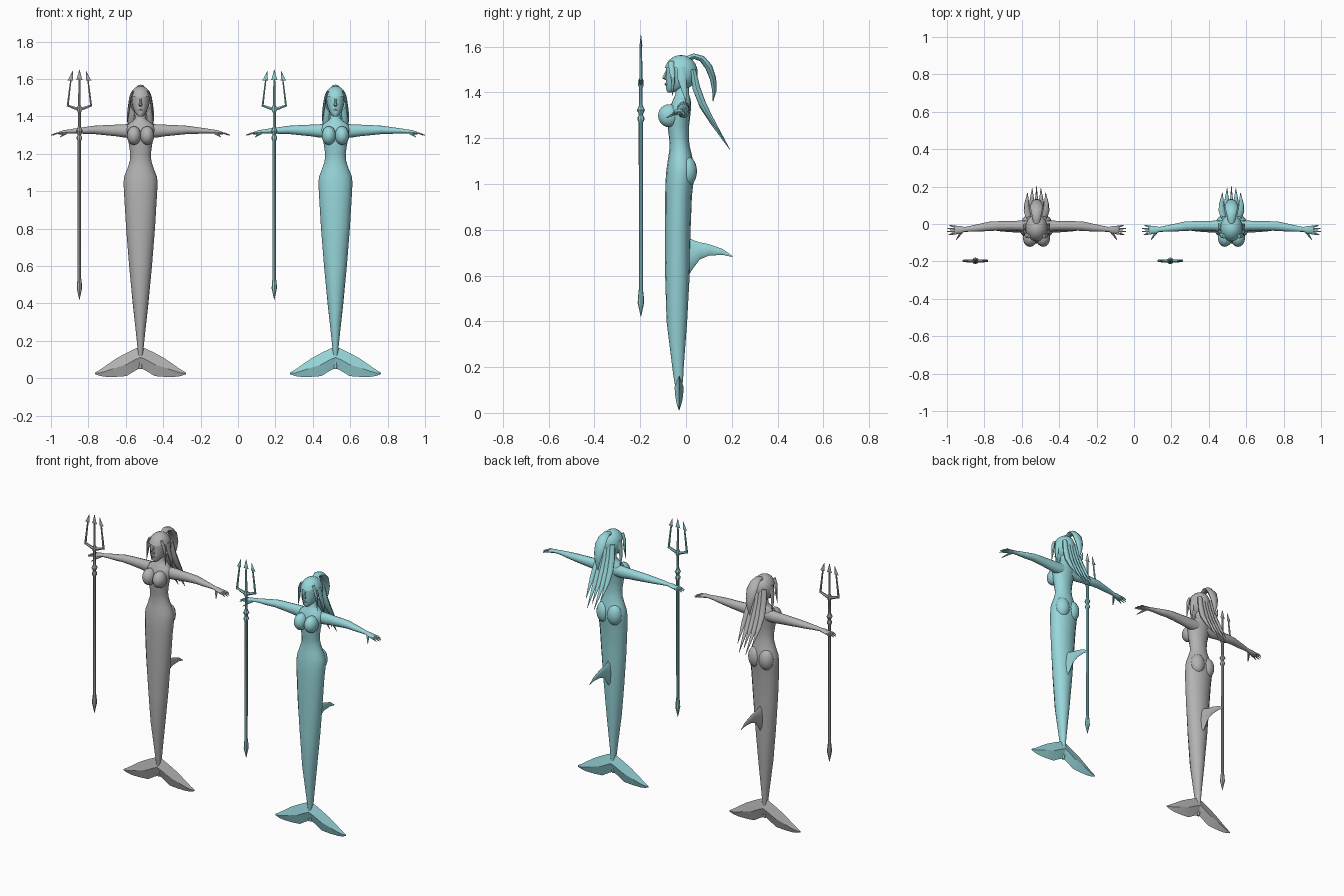
import bpy, bmesh, math
from mathutils import Vector

X, Y, Z = Vector((1, 0, 0)), Vector((0, 1, 0)), Vector((0, 0, 1))


def material(name, rgb):
    m = bpy.data.materials.new(name)
    m.diffuse_color = (*rgb, 1)
    return m


def finish(name, bm, angle=45):
    """Turn a bmesh into a shaded object of the current figure."""
    bmesh.ops.recalc_face_normals(bm, faces=bm.faces)
    me = bpy.data.meshes.new(name)
    bm.to_mesh(me)
    bm.free()
    me.materials.append(MAT)
    me.shade_smooth()
    me.set_sharp_from_angle(angle=math.radians(angle))
    ob = bpy.data.objects.new(PREFIX + name, me)
    ob.location.x = CX
    bpy.context.collection.objects.link(ob)
    return ob


def sweep(name, pts, u, t=None, n=8, side=1, angle=45):
    """Skin elliptical rings (x, y, z, radius along u, radius across) along a path."""
    bm = bmesh.new()
    P = [Vector(p[:3]) for p in pts]
    rings = []
    for i, p in enumerate(pts):
        tan = t or (P[min(i + 1, len(P) - 1)] - P[max(i - 1, 0)]).normalized()
        v = u.cross(tan).normalized()
        ring = []
        for k in range(n):
            a = 2 * math.pi * k / n
            co = P[i] + u * p[3] * math.cos(a) + v * p[4] * math.sin(a)
            co.x *= side
            ring.append(bm.verts.new(co))
        rings.append(ring)
    for a, b in zip(rings, rings[1:]):
        for k in range(n):
            bm.faces.new((a[k], a[(k + 1) % n], b[(k + 1) % n], b[k]))
    bm.faces.new(rings[0])
    bm.faces.new(rings[-1])
    return finish(name, bm, angle)


def upright(name, rows, n=16):
    """Horizontal rings: z, half width, front y, back y."""
    return sweep(name, [(0, (f + b) / 2, z, w, (b - f) / 2) for z, w, f, b in rows], X, Z, n)


def ball(name, c, r, keep=None):
    bm = bmesh.new()
    bmesh.ops.create_uvsphere(bm, u_segments=16, v_segments=12, radius=1)
    for v in bm.verts:
        v.co = Vector((c[i] + v.co[i] * r[i] for i in range(3)))
    if keep:
        bmesh.ops.delete(bm, geom=[v for v in bm.verts if not keep(v.co)], context='VERTS')
    return finish(name, bm)


def lathe(name, x, y, profile, n=8):
    return sweep(name, [(x, y, z, r, r) for r, z in profile], X, Z, n, angle=35)


def figure():
    # torso and tail in one skin
    upright("body_and_tail", [
        (.05, .008, -.036, -.022), (.16, .016, -.055, -.012), (.2, .02, -.06, -.01),
        (.4, .042, -.085, .005), (.6, .061, -.091, .016), (.8, .077, -.092, .02),
        (.95, .086, -.091, .026), (1.0, .089, -.09, .032), (1.05, .091, -.087, .038),
        (1.08, .087, -.083, .036), (1.12, .071, -.077, .027), (1.16, .058, -.071, .017),
        (1.2, .055, -.074, .012), (1.25, .062, -.08, .013), (1.29, .07, -.082, .018),
        (1.33, .078, -.075, .022), (1.355, .07, -.062, .022), (1.375, .044, -.054, .019),
        (1.39, .027, -.046, .014), (1.43, .024, -.045, .012)])
    # dorsal fin: y, top z, bottom z, half thickness
    sweep("back_fin", [(0, y, (a + b) / 2, th, (a - b) / 2) for y, a, b, th in [
        (.005, .77, .59, .018), (.03, .755, .63, .014), (.06, .745, .67, .011),
        (.1, .737, .687, .009), (.16, .716, .69, .005), (.203, .685, .681, .001)]], X, Y, 8)
    for s in (-1, 1):
        # tail fluke: x, top z, bottom z, half thickness
        sweep("tail_fluke", [(x, -.03, (a + b) / 2, th, (a - b) / 2) for x, a, b, th in [
            (0, .17, .055, .02), (.03, .158, .04, .019), (.075, .136, .012, .017),
            (.13, .106, .008, .014), (.185, .068, .008, .01), (.215, .047, .012, .006),
            (.243, .03, .022, .001)]], Y, X, 4, s, 25)
        ball("bust", (s * .035, -.074, 1.298), (.038, .048, .05))
        ball("buttock", (s * .036, .006, 1.055), (.046, .042, .065))
        # arm running out to the palm
        sweep("arm", [
            (.03, -.012, 1.325, .032, .036), (.09, -.01, 1.323, .028, .035),
            (.13, -.01, 1.325, .026, .031), (.2, -.01, 1.327, .025, .026),
            (.25, -.012, 1.328, .025, .022), (.3, -.019, 1.325, .021, .018),
            (.35, -.025, 1.323, .016, .013), (.385, -.029, 1.32, .013, .01),
            (.405, -.031, 1.317, .02, .011), (.435, -.032, 1.311, .022, .008),
            (.44, -.032, 1.31, .02, .006)], Y, X, 12, s)
        # fingers and thumb
        for k, ln in enumerate((.465, .477, .479, .47)):
            y = -.015 - .0115 * k
            dy = (y + .032) * .45
            sweep("finger", [(.428, y, 1.312, .0055, .006), (.452, y + dy * .5, 1.309, .005, .005),
                             (ln, y + dy, 1.3, .002, .002)], Y, X, 6, s)
        sweep("thumb", [(.395, -.036, 1.314, .009, .008), (.412, -.058, 1.304, .007, .007),
                        (.43, -.085, 1.289, .002, .002)], Z, None, 6, s)

    # head and face
    upright("head", [
        (1.4, .009, -.08, -.055), (1.407, .018, -.085, -.035), (1.42, .03, -.087, -.005),
        (1.445, .041, -.088, .025), (1.47, .047, -.088, .036), (1.49, .049, -.086, .04),
        (1.515, .048, -.088, .04), (1.54, .038, -.074, .028), (1.553, .018, -.05, .0)])
    sweep("nose", [(0, -.084, 1.497, .004, .004), (0, -.091, 1.475, .006, .009),
                   (0, -.094, 1.462, .010, .012), (0, -.086, 1.454, .006, .004)], X, Z, 6)
    sweep("lips", [(-.014, -.083, 1.435, .002, .002), (0, -.089, 1.436, .005, .006),
                   (.014, -.083, 1.435, .002, .002)], Y, X, 6)

    # hair cap open at the face
    ball("hair_cap", (0, -.022, 1.487), (.061, .073, .076),
         lambda c: c.z > 1.505 or (c.y > -.04 and c.z > 1.42))
    # tied tail arching from the crown
    sweep("ponytail", [
        (0, .0, 1.545, .016, .012), (0, .035, 1.558, .022, .012), (0, .07, 1.547, .03, .014),
        (0, .1, 1.51, .034, .016), (0, .118, 1.46, .028, .014), (0, .124, 1.41, .016, .01),
        (0, .118, 1.36, .001, .001)], X, None, 8)
    # long back hair in pointed locks
    for x, k in ((-.046, .84), (-.022, 1), (0, .9), (.022, 1), (.046, .84)):
        sweep("long_lock", [
            (x * .8, .03, 1.5, .016, .012), (x * .95, .045, 1.42, .018, .017),
            (x * 1.1, .045 + .03 * k, 1.42 - .08 * k, .018, .016),
            (x * 1.15, .045 + .07 * k, 1.42 - .15 * k, .014, .011),
            (x * 1.05, .045 + .147 * k, 1.42 - .27 * k, .001, .001)], X, None, 8)
    # locks framing the face
    for s in (-1, 1):
        sweep("front_lock", [(.04, -.065, 1.535, .012, .006), (.054, -.062, 1.5, .013, .007),
                             (.06, -.056, 1.45, .009, .006), (.066, -.06, 1.385, .001, .001)],
              Y, None, 6, s)
        sweep("side_lock", [(.052, -.02, 1.51, .02, .008), (.06, -.018, 1.46, .019, .008),
                            (.068, -.008, 1.41, .012, .006), (.071, .0, 1.36, .001, .001)],
              Y, None, 6, s)

    # trident shaft with pommel spike and collars
    tx, ty = -.327, -.197
    lathe("trident_shaft", tx, ty, [
        (.001, .42), (.014, .48), (.013, .505), (.009, .54), (.0095, 1.27), (.015, 1.28),
        (.015, 1.29), (.009, 1.3), (.011, 1.31), (.018, 1.322), (.011, 1.335), (.008, 1.345),
        (.008, 1.42), (.012, 1.43), (.012, 1.45), (.007, 1.46), (.005, 1.6), (.004, 1.61)])
    # prong heads
    sweep("middle_point", [(tx, ty, 1.595, .003, .017), (tx, ty, 1.605, .006, .013),
                           (tx, ty, 1.65, .001, .001)], Y, Z, 4)
    for s in (-1, 1):
        sweep("fork_arm", [(tx, ty, 1.437, .009, .01), (tx + s * .035, ty, 1.448, .008, .008),
                           (tx + s * .063, ty, 1.459, .007, .006)], Y, None, 6)
        sweep("outer_prong", [(tx + s * .063, ty, 1.452, .007, .006),
                              (tx + s * .055, ty, 1.52, .006, .005),
                              (tx + s * .045, ty, 1.6, .005, .004)], Y, None, 6)
        sweep("outer_point", [(tx + s * .049, ty, 1.593, .003, .015),
                              (tx + s * .046, ty, 1.603, .006, .011),
                              (tx + s * .036, ty, 1.643, .001, .001)], Y, Z, 4)


# the same figure twice, one grey and one pale teal
for PREFIX, CX, MAT in (("grey_", -.521, material("plain grey", (.45, .45, .45))),
                        ("teal_", .521, material("pale teal", (.31, .67, .70)))):
    figure()
